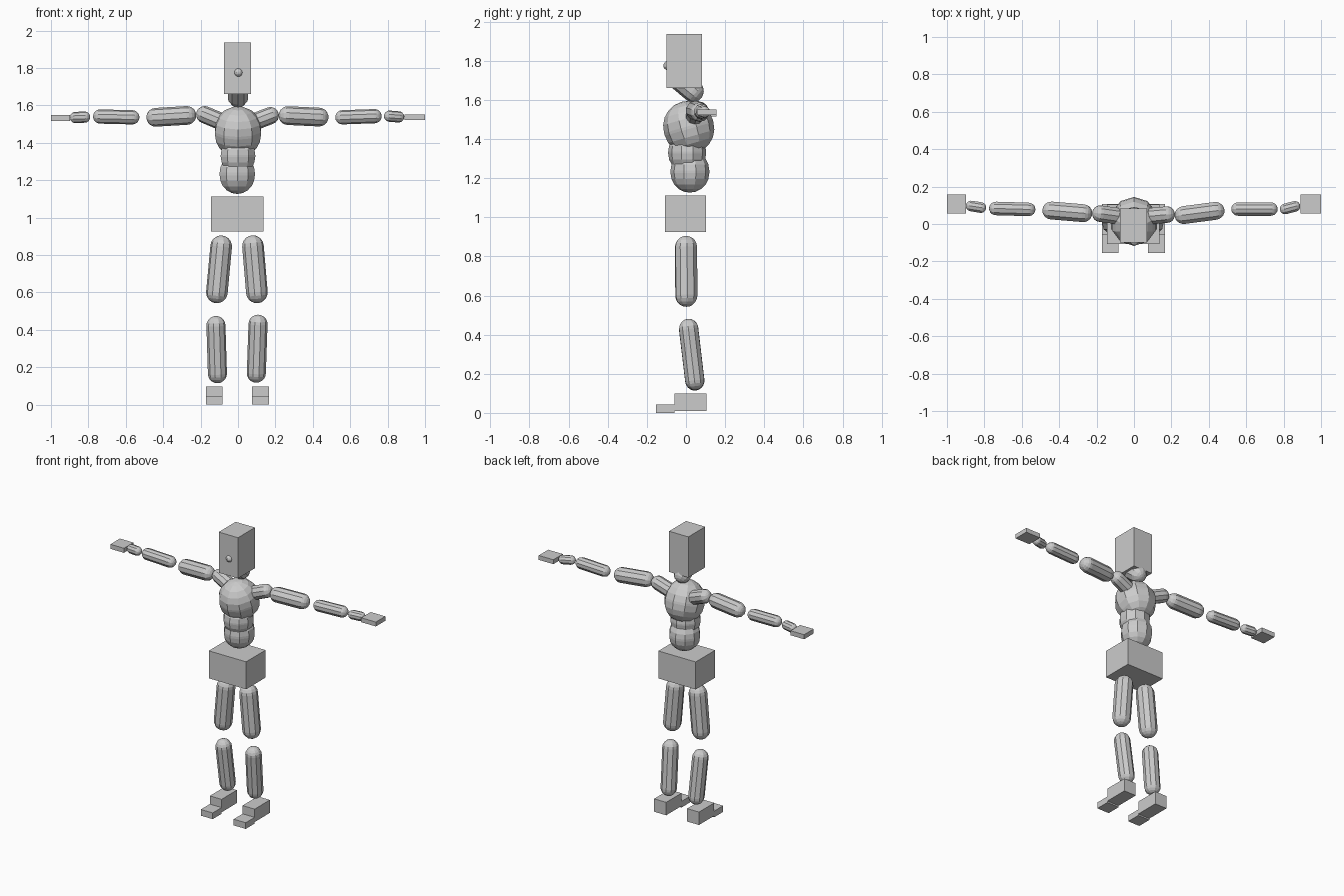
import bpy, bmesh, math
from mathutils import Vector

if "Cube" in bpy.data.objects:
    bpy.data.objects.remove(bpy.data.objects["Cube"])

grey = bpy.data.materials.new("plain grey")
grey.diffuse_color = (0.6, 0.6, 0.6, 1)
grey.use_nodes = True
grey.node_tree.nodes["Principled BSDF"].inputs["Base Color"].default_value = grey.diffuse_color


def finish(name, bm):
    bmesh.ops.recalc_face_normals(bm, faces=bm.faces)
    me = bpy.data.meshes.new(name)
    bm.to_mesh(me)
    bm.free()
    me.materials.append(grey)
    ob = bpy.data.objects.new(name, me)
    bpy.context.collection.objects.link(ob)
    return ob


def box(name, x0, x1, y0, y1, z0, z1):
    bm = bmesh.new()
    bmesh.ops.create_cube(bm, size=1)
    for v in bm.verts:
        v.co = (x1 if v.co.x > 0 else x0,
                y1 if v.co.y > 0 else y0,
                z1 if v.co.z > 0 else z0)
    return finish(name, bm)


def capsule(name, a, b, r, sides=10, steps=5):
    """Faceted round-ended limb between two cap centres."""
    a, b = Vector(a), Vector(b)
    turn = (b - a).to_track_quat('Z', 'Y')
    bm = bmesh.new()
    rings = []
    for centre, sign in ((a, -1), (b, 1)):
        order = range(1, steps + 1) if sign < 0 else range(steps, 0, -1)
        for i in order:
            t = math.pi / 2 * i / steps
            rings.append([bm.verts.new(centre + turn @ Vector((
                r * math.sin(t) * math.cos(math.tau * (k + 0.5) / sides),
                r * math.sin(t) * math.sin(math.tau * (k + 0.5) / sides),
                sign * r * math.cos(t)))) for k in range(sides)])
    for low, high in zip(rings, rings[1:]):
        for k in range(sides):
            n = (k + 1) % sides
            bm.faces.new((low[k], low[n], high[n], high[k]))
    # Close both ends with a fan
    for ring, centre, sign in ((rings[0], a, -1), (rings[-1], b, 1)):
        tip = bm.verts.new(centre + turn @ Vector((0, 0, sign * r)))
        for k in range(sides):
            bm.faces.new((ring[k], ring[(k + 1) % sides], tip))
    return finish(name, bm)


# Head, nose and neck
box("head", -0.075, 0.07, -0.10, 0.082, 1.66, 1.937)
bm = bmesh.new()
bmesh.ops.create_uvsphere(bm, u_segments=12, v_segments=8, radius=0.023)
bmesh.ops.translate(bm, verts=bm.verts, vec=(0.002, -0.093, 1.775))
finish("nose", bm)
capsule("neck", (0, 0.035, 1.645), (0, -0.03, 1.70), 0.056)

# Torso
capsule("chest", (0, 0.016, 1.452), (0, 0.012, 1.466), 0.129)
capsule("waist", (0, 0.006, 1.325), (0, 0.006, 1.335), 0.097)
capsule("belly", (-0.004, 0.02, 1.225), (-0.004, 0.02, 1.24), 0.099)
box("pelvis", -0.145, 0.136, -0.107, 0.103, 0.925, 1.112)

# Arm on the negative x side
capsule("left_shoulder", (-0.07, 0.04, 1.505), (-0.178, 0.055, 1.55), 0.046)
capsule("left_upper_arm", (-0.273, 0.058, 1.546), (-0.44, 0.072, 1.536), 0.05)
capsule("left_forearm", (-0.565, 0.078, 1.536), (-0.737, 0.083, 1.54), 0.038)
capsule("left_wrist", (-0.82, 0.088, 1.537), (-0.869, 0.096, 1.535), 0.03)
box("left_hand", -1.0, -0.898, 0.055, 0.157, 1.516, 1.547)

# Arm on the positive x side
capsule("right_shoulder", (0.07, 0.04, 1.505), (0.173, 0.05, 1.545), 0.046)
capsule("right_upper_arm", (0.267, 0.048, 1.545), (0.434, 0.07, 1.537), 0.05)
capsule("right_forearm", (0.558, 0.08, 1.536), (0.73, 0.08, 1.542), 0.038)
capsule("right_wrist", (0.81, 0.081, 1.542), (0.859, 0.094, 1.538), 0.03)
box("right_hand", 0.89, 1.0, 0.055, 0.157, 1.522, 1.552)

# Legs
capsule("left_thigh", (-0.09, 0, 0.846), (-0.113, 0.002, 0.60), 0.058)
capsule("right_thigh", (0.08, 0, 0.847), (0.101, 0.002, 0.60), 0.058)
capsule("left_shin", (-0.118, 0.014, 0.423), (-0.11, 0.045, 0.165), 0.051)
capsule("right_shin", (0.107, 0.014, 0.43), (0.098, 0.045, 0.168), 0.051)

# Feet: tall heel block with a low toe block in front
for side, x0, x1 in (("left", -0.172, -0.083), ("right", 0.075, 0.166)):
    box(side + "_foot", x0, x1, -0.058, 0.106, 0.01, 0.098)
    box(side + "_toes", x0, x1, -0.154, -0.058, 0.0, 0.042)
